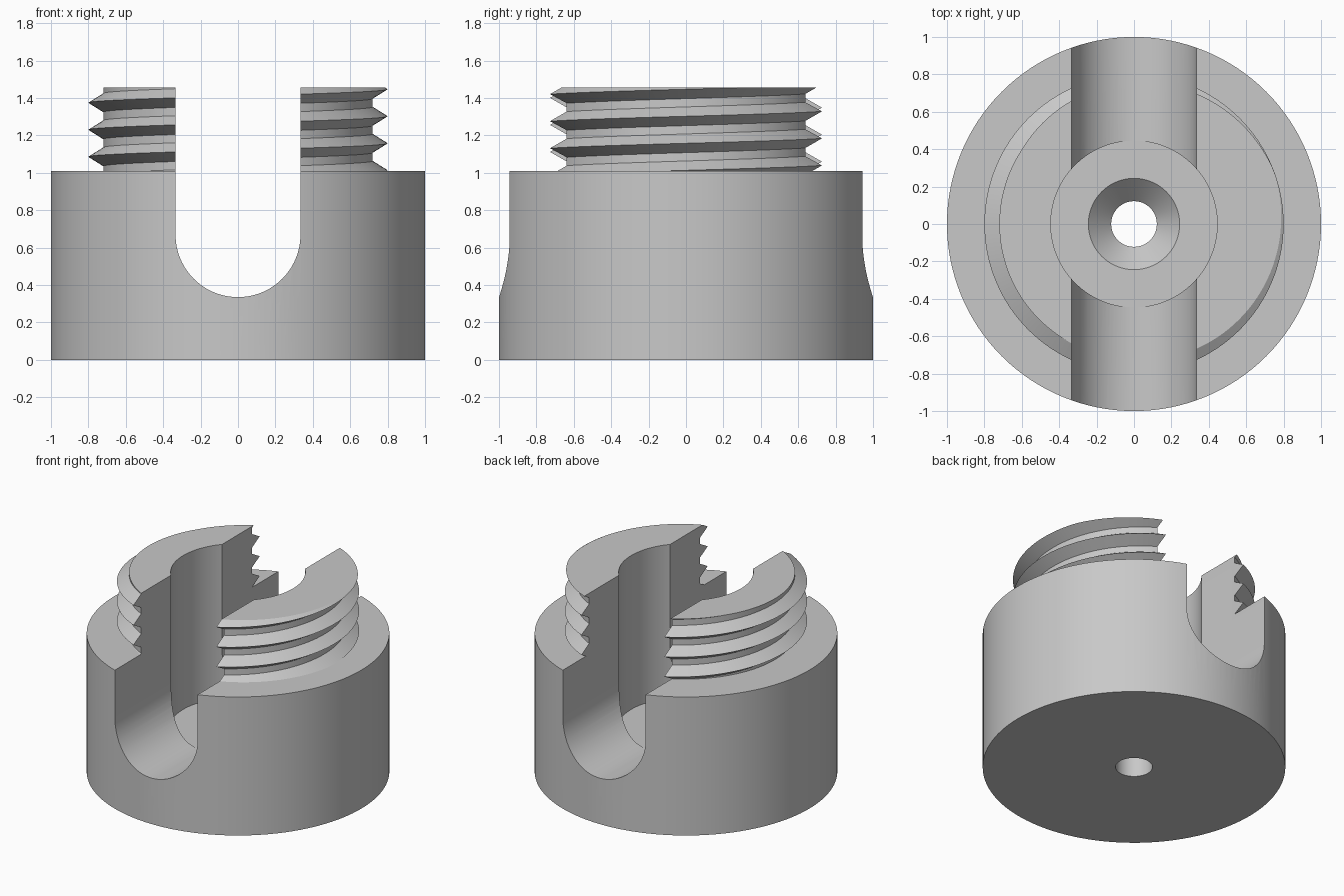
import bpy, bmesh, math

if "Cube" in bpy.data.objects:
    bpy.data.objects.remove(bpy.data.objects["Cube"], do_unlink=True)

SEGMENTS = 128
SHOULDER, TOP, FLOOR = 1.01, 1.455, 0.333
CORE, CREST = 0.72, 0.80
PITCH, FLANK, START = 0.1445, 0.05, 1.302
BORE, SLOT = 0.445, 0.334

grey = bpy.data.materials.new("satin grey")
grey.use_nodes = True
colour = (0.58, 0.58, 0.58, 1)
grey.diffuse_color = colour
grey.node_tree.nodes["Principled BSDF"].inputs["Base Color"].default_value = colour


def make_object(name, bm):
    bmesh.ops.recalc_face_normals(bm, faces=bm.faces)
    mesh = bpy.data.meshes.new(name)
    bm.to_mesh(mesh)
    bm.free()
    mesh.materials.append(grey)
    obj = bpy.data.objects.new(name, mesh)
    bpy.context.collection.objects.link(obj)
    return obj


def thread_profile(turn):
    """Radius and height of the right-hand thread, trimmed at shoulder and top."""
    points = []
    for k in range(-5, 5):
        for offset in (-FLANK, 0, FLANK):
            z = START + PITCH * (turn + k) + offset
            z = min(max(z, SHOULDER), TOP)
            away = (z - START - PITCH * turn) / PITCH
            distance = abs(away - round(away)) * PITCH
            points.append((CORE + (CREST - CORE) * max(0, 1 - distance / FLANK), z))
    return points


# Body, threaded neck, bore and countersunk hole in one turned shape
bm = bmesh.new()
columns = []
for i in range(SEGMENTS + 1):
    turn = i / SEGMENTS
    angle = turn * math.tau
    profile = [(0.122, 0), (1, 0), (1, SHOULDER)] + thread_profile(turn)
    profile += [(BORE, TOP), (BORE, FLOOR), (0.244, FLOOR), (0.122, 0.21)]
    columns.append([bm.verts.new((r * math.cos(angle), r * math.sin(angle), z))
                    for r, z in profile])
for a, b in zip(columns, columns[1:]):
    for j in range(len(a)):
        k = (j + 1) % len(a)
        bm.faces.new((a[j], b[j], b[k], a[k]))
bmesh.ops.remove_doubles(bm, verts=bm.verts, dist=0.0002)
body = make_object("threaded_body", bm)

# Round-bottomed slot cutter running front to back
bm = bmesh.new()
centre = FLOOR + 0.002 + SLOT
outline = [(SLOT, 2), (-SLOT, 2)]
for i in range(49):
    a = math.pi * (1 + i / 48)
    outline.append((SLOT * math.cos(a), centre + SLOT * math.sin(a)))
face = bm.faces.new([bm.verts.new((x, -1.5, z)) for x, z in outline])
extruded = bmesh.ops.extrude_face_region(bm, geom=[face])
moved = [g for g in extruded["geom"] if isinstance(g, bmesh.types.BMVert)]
bmesh.ops.translate(bm, verts=moved, vec=(0, 3, 0))
cutter = make_object("slot_cutter", bm)
cutter.hide_render = True

# Cut the slot and smooth the round surfaces
cut = body.modifiers.new("slot", "BOOLEAN")
cut.operation = "DIFFERENCE"
cut.solver = "EXACT"
cut.object = cutter
bpy.ops.object.select_all(action="DESELECT")
body.select_set(True)
bpy.context.view_layer.objects.active = body
bpy.ops.object.modifier_apply(modifier=cut.name)
bpy.data.objects.remove(cutter, do_unlink=True)
bpy.ops.object.shade_smooth_by_angle(angle=math.radians(25))
